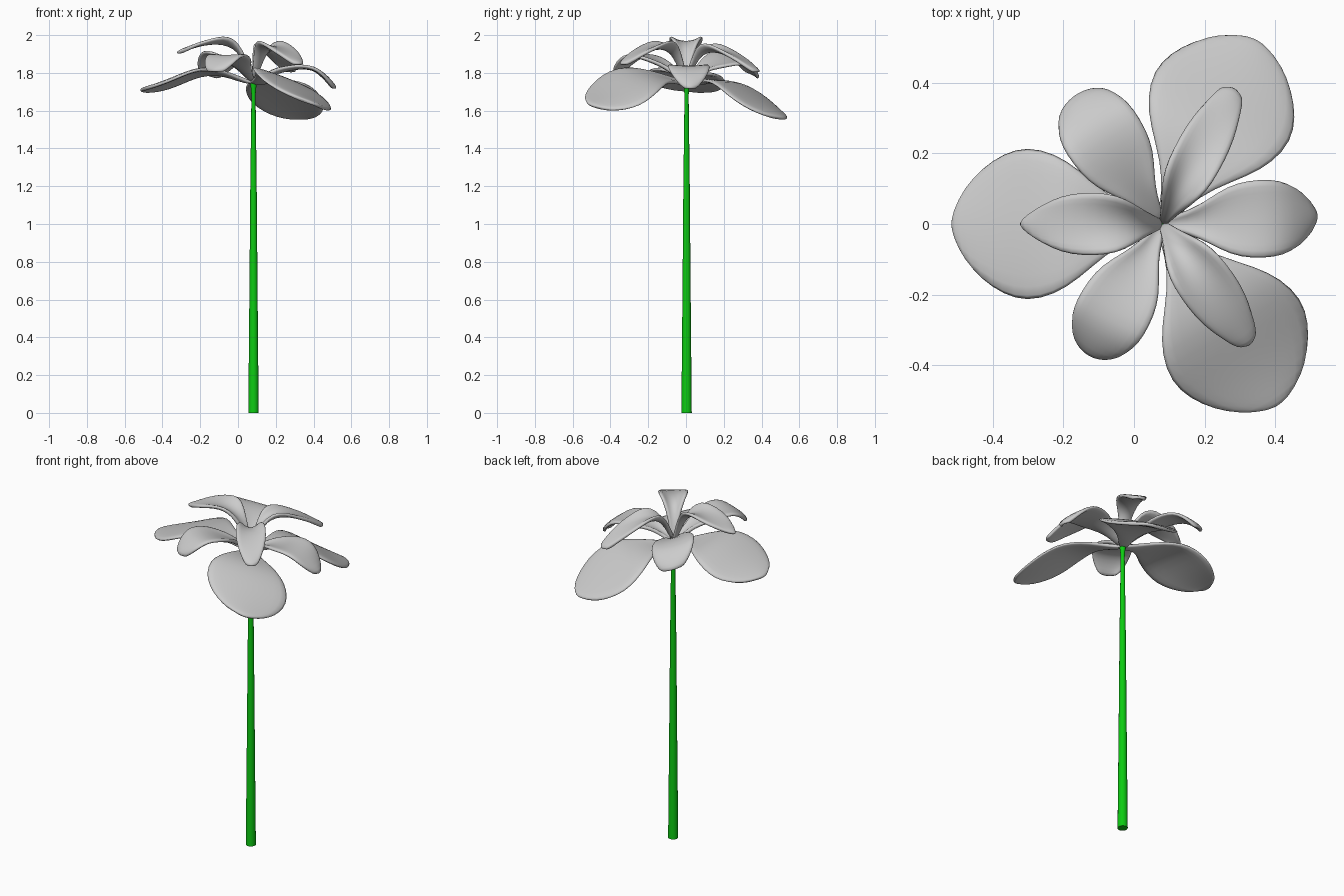
import bpy, math

if "Cube" in bpy.data.objects:
    bpy.data.objects.remove(bpy.data.objects["Cube"])

CX = 0.08  # flower axis


def material(name, rgb):
    m = bpy.data.materials.new(name)
    m.diffuse_color = (*rgb, 1.0)
    m.use_nodes = True
    m.node_tree.nodes["Principled BSDF"].inputs["Base Color"].default_value = m.diffuse_color
    return m


GREY = material("petal_grey", (0.6, 0.6, 0.6))
GREEN = material("stem_green", (0.004, 0.6, 0.006))


def make_object(name, verts, faces, mat):
    me = bpy.data.meshes.new(name)
    me.from_pydata(verts, [], faces)
    me.materials.append(mat)
    for p in me.polygons:
        p.use_smooth = True
    ob = bpy.data.objects.new(name, me)
    bpy.context.collection.objects.link(ob)
    return ob


# Petal rows: distance from axis, half width, height, edge lift
LARGE = [(0.0, .02, 1.745, 0), (.08, .04, 1.765, .01), (.16, .085, 1.795, .005),
         (.24, .158, 1.812, -.005), (.31, .203, 1.808, -.012), (.39, .222, 1.778, -.015),
         (.46, .203, 1.75, -.015), (.53, .158, 1.727, -.01), (.58, .105, 1.714, -.005),
         (.605, .05, 1.706, 0)]
MIDDLE = [(0.0, .012, 1.75, 0), (.08, .034, 1.785, .02), (.13, .062, 1.805, .02),
          (.19, .098, 1.82, .015), (.25, .112, 1.83, .01), (.32, .112, 1.825, .005),
          (.37, .099, 1.795, 0), (.415, .068, 1.75, 0), (.44, .03, 1.715, 0)]
UPPER = [(0.0, .014, 1.755, 0), (.04, .032, 1.86, .02), (.08, .058, 1.92, .04),
         (.13, .083, 1.95, .045), (.19, .091, 1.962, .025), (.26, .088, 1.955, .01),
         (.32, .07, 1.94, .005), (.37, .043, 1.92, 0), (.405, .015, 1.905, 0)]
COLS = 7


def petal(name, rows, angle, length=1.0, width=1.0, drop=0.0, roll=0.0, blunt=0.0):
    a = math.radians(angle)
    ca, sa = math.cos(a), math.sin(a)
    tip = rows[-1][0]
    verts, faces = [], []
    for u, hw, z, lift in rows:
        s = u / tip
        half = hw * width + blunt * s ** 6
        for c in range(COLS):
            k = 2 * c / (COLS - 1) - 1
            v = k * half
            # rounded tip: side points are pulled back near the end
            r = u * length - 0.02 * k * k * s ** 4
            verts.append((CX + r * ca - v * sa, r * sa + v * ca,
                          z - drop * s + lift * k * k + roll * v))
    for i in range(len(rows) - 1):
        for c in range(COLS - 1):
            p = i * COLS + c
            faces.append((p, p + COLS, p + COLS + 1, p + 1))
    ob = make_object(name, verts, faces, GREY)
    sol = ob.modifiers.new("thickness", 'SOLIDIFY')
    sol.thickness = 0.02
    sol.offset = 0
    sub = ob.modifiers.new("smooth", 'SUBSURF')
    sub.levels = sub.render_levels = 1
    return ob


# Outer ring of broad drooping petals
petal("outer_petal_left", LARGE, 180, length=.99, roll=.1)
petal("outer_petal_back", LARGE, 63, length=.97, drop=.15, roll=-.03)
petal("outer_petal_front", LARGE, -57.5, length=1.01, drop=.075, roll=-.32)

# Middle ring of spoon-shaped petals
petal("middle_petal_right", MIDDLE, 3)
petal("middle_petal_back", MIDDLE, 124, drop=-.07, roll=.3, blunt=.03)
petal("middle_petal_front", MIDDLE, 241, length=.97, width=.95, drop=-.09, blunt=.02)

# Upper ring of narrow arching petals
petal("upper_petal_left", UPPER, 180)
petal("upper_petal_back", UPPER, 62, length=1.08, width=.8, drop=.1, blunt=.022)
petal("upper_petal_front", UPPER, -54, length=1.05, width=.9, drop=.06, blunt=.018)

# Tapered stem
SIDES = 16
SX, SY = CX + .002, .003
rings = [(0, .0275), (.6, .022), (1.2, .017), (1.68, .011), (1.72, .014), (1.75, .019)]
verts = [(SX + r * math.cos(2 * math.pi * i / SIDES), SY + r * math.sin(2 * math.pi * i / SIDES), z)
         for z, r in rings for i in range(SIDES)]
faces = [(j * SIDES + i, j * SIDES + (i + 1) % SIDES,
          (j + 1) * SIDES + (i + 1) % SIDES, (j + 1) * SIDES + i)
         for j in range(len(rings) - 1) for i in range(SIDES)]
faces.append(tuple(reversed(range(SIDES))))
faces.append(tuple(range((len(rings) - 1) * SIDES, len(rings) * SIDES)))
stem = make_object("stem", verts, faces, GREEN)
for p in stem.data.polygons:
    p.use_smooth = len(p.vertices) == 4
